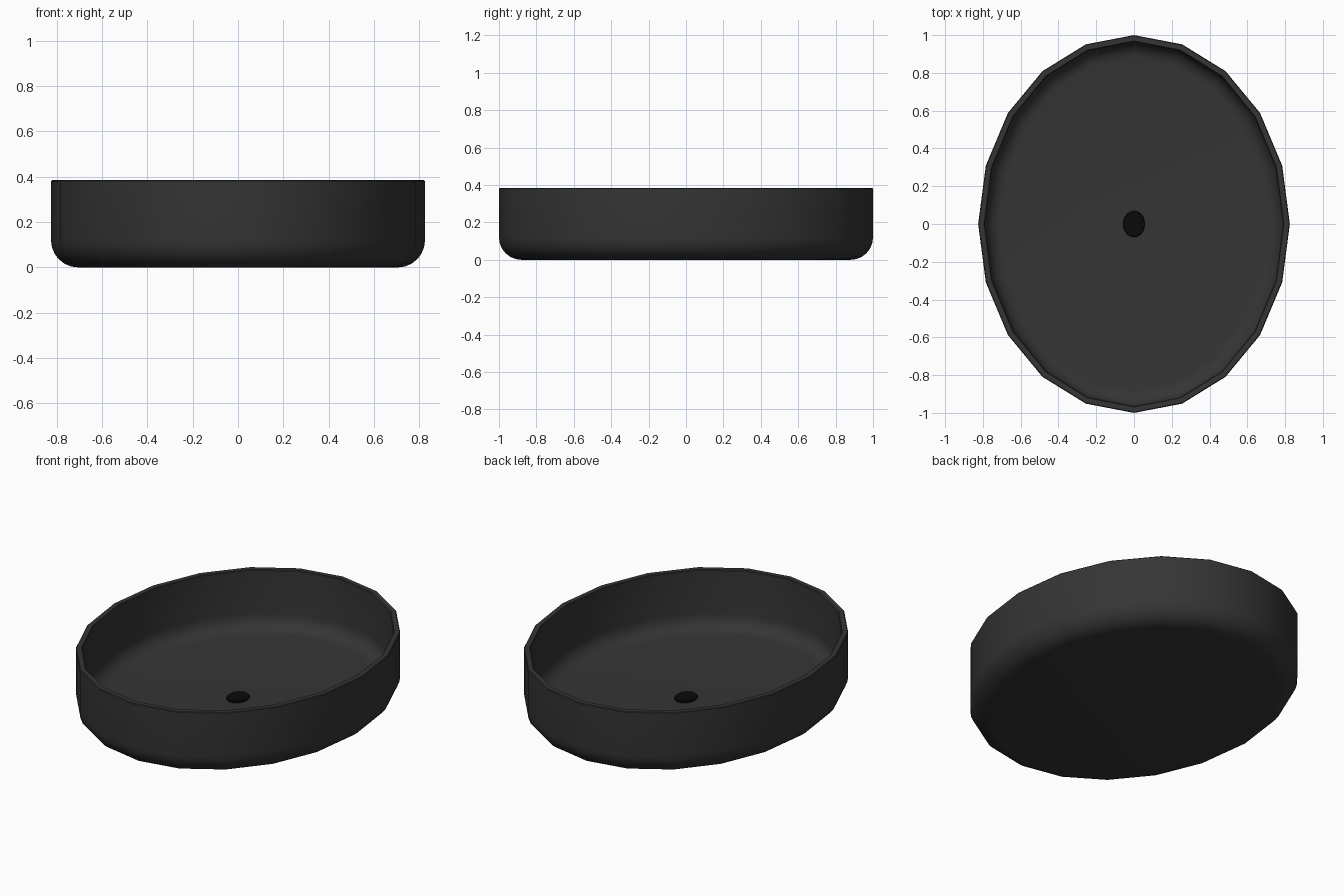
import bpy, bmesh, math

if "Cube" in bpy.data.objects:
    bpy.data.objects.remove(bpy.data.objects["Cube"])

SIDES = 20
A, B, H = 0.825, 1.0, 0.385   # half width, half depth, height
WALL, R = 0.035, 0.12         # wall thickness, outer fillet radius


def material(name, c):
    m = bpy.data.materials.new(name)
    m.diffuse_color = (c, c, c, 1)
    m.use_nodes = True
    m.node_tree.nodes["Principled BSDF"].inputs["Base Color"].default_value = m.diffuse_color
    return m


def loft(name, profile, a, b, mat, z_bottom_cap=True):
    """Oval loft: profile is a list of (inset, z) rings, both ends capped."""
    bm = bmesh.new()
    rings = []
    for inset, z in profile:
        rings.append([bm.verts.new(((a - inset) * math.cos(2 * math.pi * i / SIDES),
                                    (b - inset) * math.sin(2 * math.pi * i / SIDES), z))
                      for i in range(SIDES)])
    for r0, r1 in zip(rings, rings[1:]):
        for i in range(SIDES):
            j = (i + 1) % SIDES
            bm.faces.new((r0[i], r0[j], r1[j], r1[i]))
    bm.faces.new(rings[0][::-1])
    bm.faces.new(rings[-1])
    bmesh.ops.recalc_face_normals(bm, faces=bm.faces)
    me = bpy.data.meshes.new(name)
    bm.to_mesh(me)
    bm.free()
    ob = bpy.data.objects.new(name, me)
    bpy.context.collection.objects.link(ob)
    me.materials.append(mat)
    bpy.ops.object.select_all(action='DESELECT')
    ob.select_set(True)
    bpy.context.view_layer.objects.active = ob
    bpy.ops.object.shade_smooth_by_angle(angle=math.radians(30))
    return ob


def fillet(r, steps=6):
    """Quarter round from floor to wall, centred at (R, R)."""
    return [(R - r * math.sin(t), R - r * math.cos(t))
            for t in (math.pi / 2 * k / steps for k in range(steps + 1))]


# Basin: outer fillet, wall, softened rim, inner wall, inner fillet, floor
rim = [(0, H - 0.004), (0.004, H), (WALL - 0.004, H), (WALL, H - 0.004)]
loft("basin", fillet(R) + rim + fillet(R - WALL)[::-1], A, B,
     material("dark_ceramic", 0.035))

# Drain plug: low oval disc on the basin floor
loft("drain_plug", [(0, WALL - 0.01), (0, WALL + 0.008), (0.004, WALL + 0.012)],
     0.058, 0.07, material("drain_black", 0.003))
